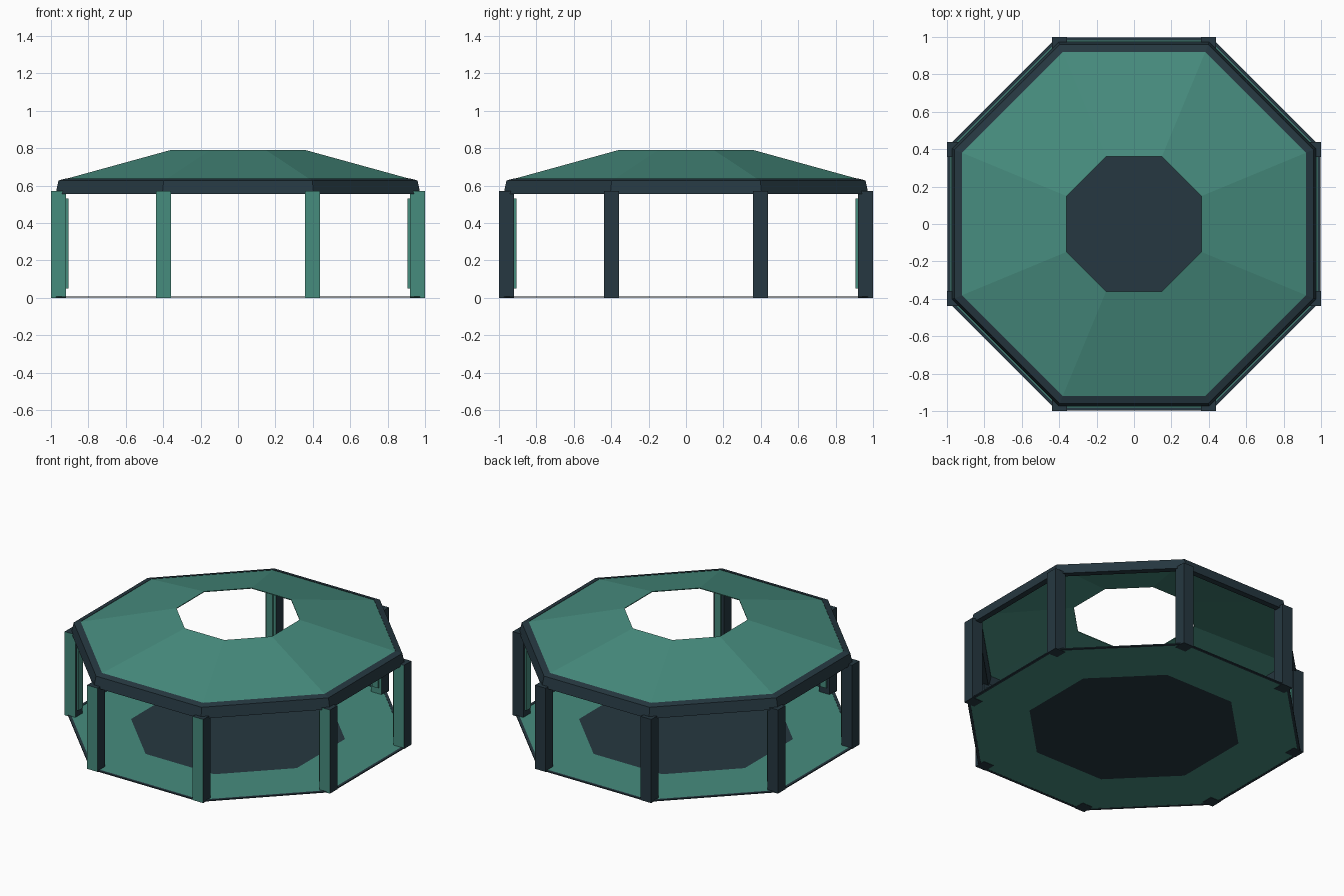
import bpy, bmesh, math
from mathutils import Vector

cube = bpy.data.objects.get("Cube")
if cube:
    bpy.data.objects.remove(cube, do_unlink=True)


def material(name, color):
    m = bpy.data.materials.new(name)
    m.use_nodes = True
    m.diffuse_color = (*color, 1)
    m.node_tree.nodes["Principled BSDF"].inputs["Base Color"].default_value = (*color, 1)
    return m


GREEN = material("sea_green", (0.062, 0.262, 0.208))
DARK = material("dark_slate", (0.019, 0.039, 0.052))
SIDES = 8


def finish(name, bm, *mats):
    bmesh.ops.recalc_face_normals(bm, faces=bm.faces)
    mesh = bpy.data.meshes.new(name)
    bm.to_mesh(mesh)
    bm.free()
    for m in mats:
        mesh.materials.append(m)
    ob = bpy.data.objects.new(name, mesh)
    bpy.context.collection.objects.link(ob)
    return ob


def octagon(bm, apothem, z):
    r = apothem / math.cos(math.pi / SIDES)
    angles = [(i + 0.5) * math.tau / SIDES for i in range(SIDES)]
    return [bm.verts.new((r * math.cos(a), r * math.sin(a), z)) for a in angles]


def octagon_ring(name, profile, mat):
    """Sweep a closed (apothem, z) profile round the octagon."""
    bm = bmesh.new()
    loops = [octagon(bm, a, z) for a, z in profile]
    for lo, hi in zip(loops, loops[1:] + loops[:1]):
        for i in range(SIDES):
            j = (i + 1) % SIDES
            bm.faces.new((lo[i], lo[j], hi[j], hi[i]))
    return finish(name, bm, mat)


def flat_ring(name, inner, outer, low, high, mat):
    octagon_ring(name, [(inner, low), (outer, low), (outer, high), (inner, high)], mat)


def box(bm, center, size):
    new = bmesh.ops.create_cube(bm, size=1)["verts"]
    for v in new:
        v.co = Vector(c + p * s for c, p, s in zip(center, v.co, size))


# Floor: dark middle, green surround, dark rim
bm = bmesh.new()
low, high = octagon(bm, 0.625, 0.002), octagon(bm, 0.625, 0.006)
bm.faces.new(low)
bm.faces.new(high)
for i in range(SIDES):
    j = (i + 1) % SIDES
    bm.faces.new((low[i], low[j], high[j], high[i]))
finish("floor_center", bm, DARK)
flat_ring("floor_surround", 0.625, 0.98, 0.002, 0.006, GREEN)
flat_ring("floor_rim", 0.98, 0.998, 0.001, 0.008, DARK)

# Roof: open-topped sloping shell and the eave trim around it
octagon_ring("roof_shell", [(0.93, 0.633), (0.36, 0.79), (0.36, 0.785), (0.93, 0.627)], GREEN)
octagon_ring("roof_trim", [(0.92, 0.638), (0.96, 0.627), (0.975, 0.556), (0.935, 0.556), (0.92, 0.62)], DARK)

# Posts at the corners, green on the front face, each with an inner strip
REACH, SPREAD, WIDTH, HEIGHT = 0.96, 0.398, 0.08, 0.57
for along_x in (True, False):
    for side in (-1, 1):
        for off in (-1, 1):
            def place(depth):
                a, b = side * depth, off * SPREAD
                return (a, b) if along_x else (b, a)

            bm = bmesh.new()
            box(bm, (*place(REACH), HEIGHT / 2), (WIDTH, WIDTH, HEIGHT))
            post = finish("post", bm, DARK, GREEN)
            for f in post.data.polygons:
                f.material_index = int(f.normal.y < -0.5)

            size = (0.015, 0.045) if along_x else (0.045, 0.015)
            bm = bmesh.new()
            box(bm, (*place(REACH - WIDTH / 2 - 0.006), 0.29), (*size, 0.48))
            finish("post_inner_strip", bm, GREEN)
